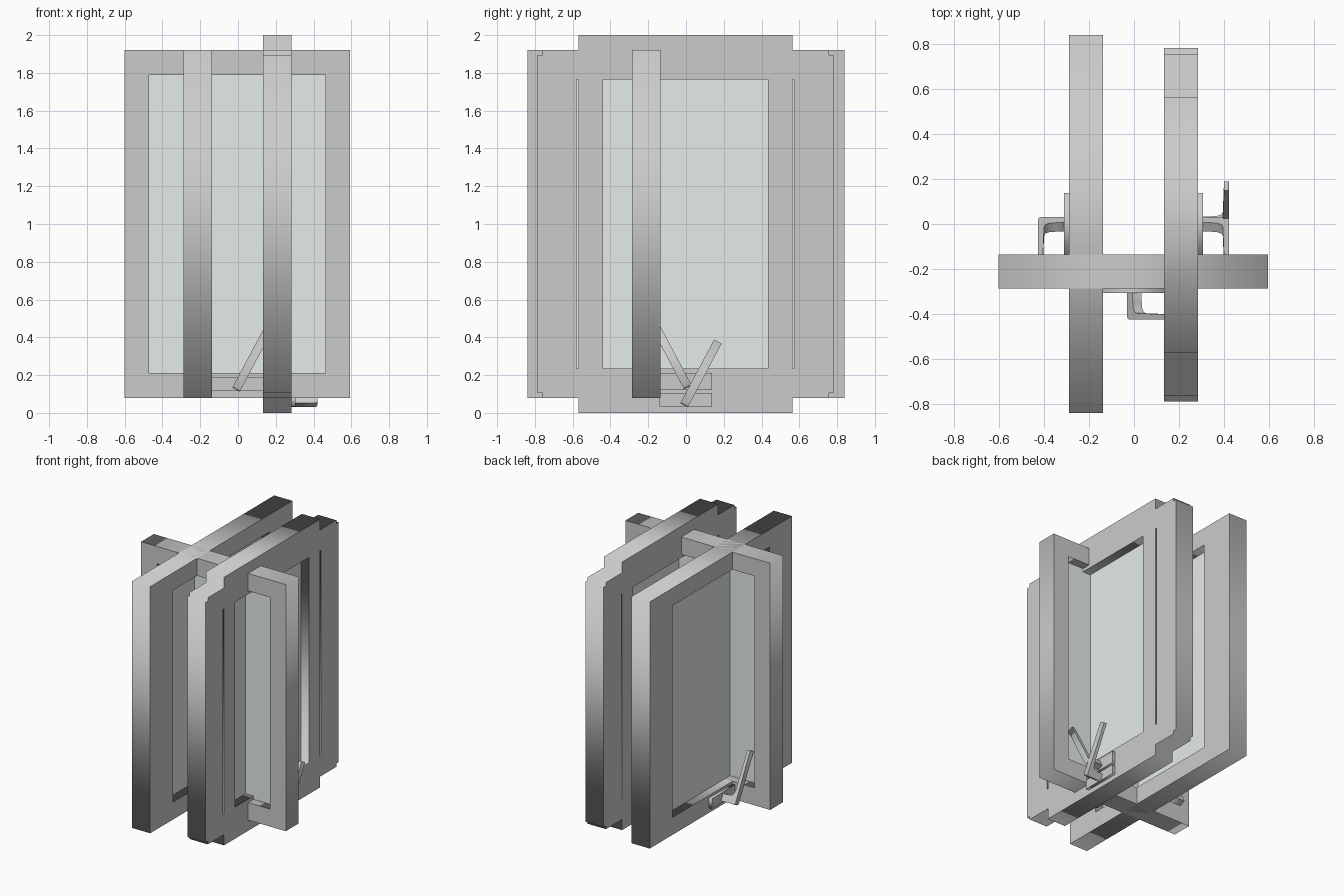
import bpy, bmesh, math
from mathutils import Matrix, Vector

if "Cube" in bpy.data.objects:
    bpy.data.objects.remove(bpy.data.objects["Cube"])

glass_mat = bpy.data.materials.new("glass")
glass_mat.diffuse_color = (0.78, 0.84, 0.82, 1)
glass_mat.use_nodes = True
glass_mat.node_tree.nodes["Principled BSDF"].inputs["Base Color"].default_value = glass_mat.diffuse_color


def rect(u0, u1, z0, z1):
    return [(u0, z0), (u1, z0), (u1, z1), (u0, z1)]


def basis(right, out, origin):
    """Local x -> right, local y -> world z, local z -> out."""
    m = Matrix.Identity(4)
    for i, a in enumerate((Vector(right), Vector((0, 0, 1)), Vector(out), Vector(origin))):
        m.col[i][:3] = a
    return m


def plate(name, outlines, thick, matrix, mat=None):
    """Extruded flat outline; inner outlines become holes."""
    cu = bpy.data.curves.new(name + "_outline", 'CURVE')
    cu.dimensions = '2D'
    cu.fill_mode = 'BOTH'
    cu.extrude = thick / 2
    for pts in outlines:
        s = cu.splines.new('POLY')
        s.points.add(len(pts) - 1)
        for p, q in zip(s.points, pts):
            p.co = (q[0], q[1], 0, 1)
        s.use_cyclic_u = True
    tmp = bpy.data.objects.new(name + "_tmp", cu)
    bpy.context.collection.objects.link(tmp)
    dg = bpy.context.evaluated_depsgraph_get()
    me = bpy.data.meshes.new_from_object(tmp.evaluated_get(dg))
    bpy.data.objects.remove(tmp)
    me.name = name
    me.transform(matrix)
    bm = bmesh.new()
    bm.from_mesh(me)
    bmesh.ops.remove_doubles(bm, verts=bm.verts, dist=1e-5)
    bmesh.ops.recalc_face_normals(bm, faces=bm.faces)
    bm.to_mesh(me)
    bm.free()
    me.materials.clear()
    if mat:
        me.materials.append(mat)
    ob = bpy.data.objects.new(name, me)
    bpy.context.collection.objects.link(ob)
    return ob


def handle(name, right, out, origin, lean, z0=0.115, z1=0.19):
    """Back plate plus a bent lever; lean +1 / -1 tilts it along +right / -right."""
    m = basis(right, out, origin)
    plate(name + "_plate", [rect(-0.14, 0.138, z0, z1)], 0.024,
          m @ Matrix.Translation((0, 0, 0.012)))
    # side profile of the lever: (along, outward)
    prof = [(-0.022, 0.0), (-0.022, 0.128), (-0.017, 0.136), (-0.009, 0.14), (0.36, 0.14),
            (0.36, 0.118), (0.075, 0.113), (0.05, 0.108), (0.036, 0.092), (0.03, 0.06), (0.03, 0.0)]
    a = math.radians(62)
    if lean < 0:
        a = math.pi - a
    # profile plane (x, y) -> (along, outward), extruded across the lever
    turn = Matrix.Rotation(a, 4, 'Z') @ Matrix.Rotation(math.pi / 2, 4, 'X')
    plate(name + "_lever", [prof], 0.045,
          m @ Matrix.Translation((0, (z0 + z1) / 2 - 0.01, 0)) @ turn)


X, Y = (1, 0, 0), (0, 1, 0)

# Small window facing the front
small = basis(X, (0, -1, 0), (-0.003, -0.21, 0))
plate("small_frame", [rect(-0.597, 0.597, 0.08, 1.92), rect(-0.467, 0.467, 0.21, 1.79)], 0.15, small)
plate("small_glass", [rect(-0.475, 0.475, 0.2, 1.8)], 0.02, small, glass_mat)

# Wide window running front to back
wide = basis(Y, X, (-0.213, 0, 0))
plate("wide_frame", [rect(-0.838, 0.838, 0.08, 1.92), rect(-0.57, 0.57, 0.21, 1.79)], 0.15, wide)
plate("wide_glass", [rect(-0.58, 0.58, 0.2, 1.8)], 0.02, wide, glass_mat)

# Stepped window: tall sash with side jambs, split by narrow slits
quarter = [(0.783, 1.895), (0.757, 1.895), (0.757, 1.92), (0.566, 1.92), (0.566, 2.0)]
top = quarter + [(-u, z) for u, z in reversed(quarter)]
outline = top + [(-u, 2 - z) for u, z in top]
holes = [rect(-0.437, 0.437, 0.235, 1.765)]
holes += [rect(u - 0.005, u + 0.005, 0.235, 1.765) for u in (-0.571, 0.571)]
stepped = basis(Y, X, (0.208, -0.003, 0))
plate("stepped_frame", [outline] + holes, 0.15, stepped)
plate("stepped_glass", [rect(-0.58, 0.58, 0.23, 1.77)], 0.02, stepped, glass_mat)

# Handles
handle("small_handle", X, (0, -1, 0), (0, -0.283, 0), 1)
handle("wide_handle", Y, (-1, 0, 0), (-0.286, 0, 0), -1)
handle("stepped_upper_handle", Y, X, (0.281, 0, 0), -1, 0.12, 0.21)
handle("stepped_lower_handle", Y, X, (0.281, 0, 0), 1, 0.035, 0.105)
